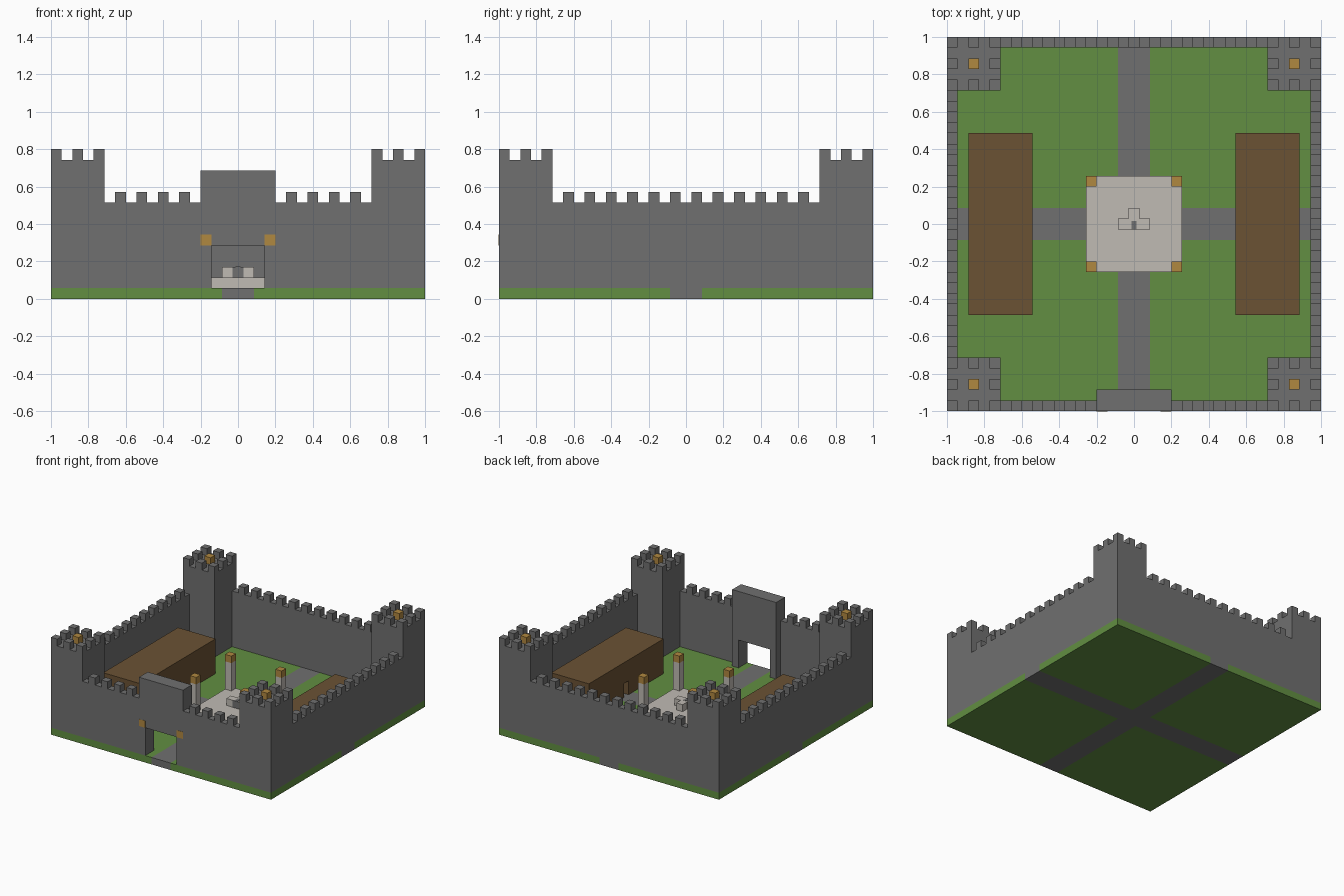
import bpy
import bmesh
from mathutils import Matrix, Vector

cube = bpy.data.objects.get("Cube")
if cube:
    bpy.data.objects.remove(cube, do_unlink=True)

U = 2 / 35      # one building block
E = 17.5        # half the side, in blocks


def material(name, *rgb):
    m = bpy.data.materials.new(name)
    m.use_nodes = True
    m.diffuse_color = (*rgb, 1)
    bsdf = m.node_tree.nodes["Principled BSDF"]
    bsdf.inputs["Base Color"].default_value = (*rgb, 1)
    bsdf.inputs["Roughness"].default_value = 0.9
    return m


stone = material("grey stone", 0.162, 0.162, 0.162)
grass = material("grass green", 0.122, 0.275, 0.054)
wood = material("brown wood", 0.147, 0.084, 0.034)
marble = material("pale stone", 0.527, 0.497, 0.456)
lamp = material("lamp amber", 0.434, 0.246, 0.051)


def boxes(name, mat, *spans):
    """One object made of boxes, each given by two opposite corners in blocks."""
    bm = bmesh.new()
    for a, b in spans:
        a, b = Vector(a) * U, Vector(b) * U
        place = Matrix.Translation((a + b) / 2)
        size = Matrix.Diagonal((*[abs(v) for v in b - a], 1))
        bmesh.ops.create_cube(bm, size=1, matrix=place @ size)
    mesh = bpy.data.meshes.new(name)
    bm.to_mesh(mesh)
    bm.free()
    mesh.materials.append(mat)
    ob = bpy.data.objects.new(name, mesh)
    bpy.context.collection.objects.link(ob)
    return ob


def block(x, y, z, top=None):
    """A column one block wide centred on x, y."""
    return (x - .5, y - .5, z), (x + .5, y + .5, top or z + 1)


SIGNS = (-1, 1)
CORNERS = [(sx, sy) for sx in SIGNS for sy in SIGNS]

# Lawn quarters and crossing roads
boxes("lawn", grass, *[((sx * 1.5, sy * 1.5, 0), (sx * E, sy * E, 1)) for sx, sy in CORNERS])
boxes("road", stone, ((-1.5, -E, 0), (1.5, E, 1)),
      *[((s * 1.5, -1.5, 0), (s * E, 1.5, 1)) for s in SIGNS])

# Curtain walls with battlements
boxes("side_walls", stone, *[((s * E, -12.5, 1), (s * 16.5, 12.5, 9)) for s in SIGNS])
boxes("back_wall", stone, ((-12.5, 16.5, 1), (12.5, E, 9)))
boxes("front_wall", stone, *[((s * 3.5, -E, 1), (s * 12.5, -16.5, 9)) for s in SIGNS])
steps = range(-11, 12, 2)
boxes("wall_merlons", stone,
      *[block(s * 17, c, 9) for s in SIGNS for c in steps],
      *[block(c, 17, 9) for c in steps],
      *[block(c, -17, 9) for c in steps if abs(c) > 4])

# Corner towers with merlons and a lamp on top
for (sx, sy) in CORNERS:
    name = ("back" if sy > 0 else "front") + ("_left" if sx > 0 else "_right")
    boxes(name + "_tower", stone, ((sx * 12.5, sy * 12.5, 1), (sx * E, sy * E, 13)))
    boxes(name + "_tower_merlons", stone,
          *[block(sx * 15 + i, sy * 15 + j, 13)
            for i in (-2, 0, 2) for j in (-2, 0, 2) if i or j])
    boxes(name + "_tower_lamp", lamp, block(sx * 15, sy * 15, 13))

# Gatehouse with open passage and two flush lamps
boxes("gatehouse", stone, ((-3.5, -E, 5), (3.5, -15.5, 12)),
      *[((s * 2.5, -E, 1), (s * 3.5, -15.5, 5)) for s in SIGNS])
boxes("gate_lamps", lamp,
      *[((s * 3 - .5, -E - .03, 5), (s * 3 + .5, -E + .05, 6)) for s in SIGNS])

# Central plaza with corner pillars
boxes("plaza", marble, ((-4.5, -4.5, 1), (4.5, 4.5, 2)))
boxes("plaza_pillars", marble, *[block(sx * 4, sy * 4, 2, 6) for sx, sy in CORNERS])
boxes("pillar_lamps", lamp, *[block(sx * 4, sy * 4, 6) for sx, sy in CORNERS])

# Monument in the middle of the plaza
boxes("monument", marble, ((-1.5, -.5, 2), (1.5, .5, 3)), block(0, 1, 2))
boxes("monument_inlay", stone, ((-.5, -.53, 2), (.5, -.47, 3)),
      ((-.25, -.5, 2.97), (.25, .3, 3.03)))

# Long halls with a doorway facing the plaza
for s, side in zip(SIGNS, ("right", "left")):
    boxes(side + "_hall", wood,
          ((s * 9.5, -8.5, 5), (s * 15.5, 8.5, 6)),
          ((s * 14.5, -8.5, 1), (s * 15.5, 8.5, 5)),
          ((s * 9.5, -.5, 3), (s * 10.5, .5, 5)),
          *[((s * 9.5, t * .5, 1), (s * 10.5, t * 8.5, 5)) for t in SIGNS],
          *[((s * 10.5, t * 7.5, 1), (s * 14.5, t * 8.5, 5)) for t in SIGNS])
